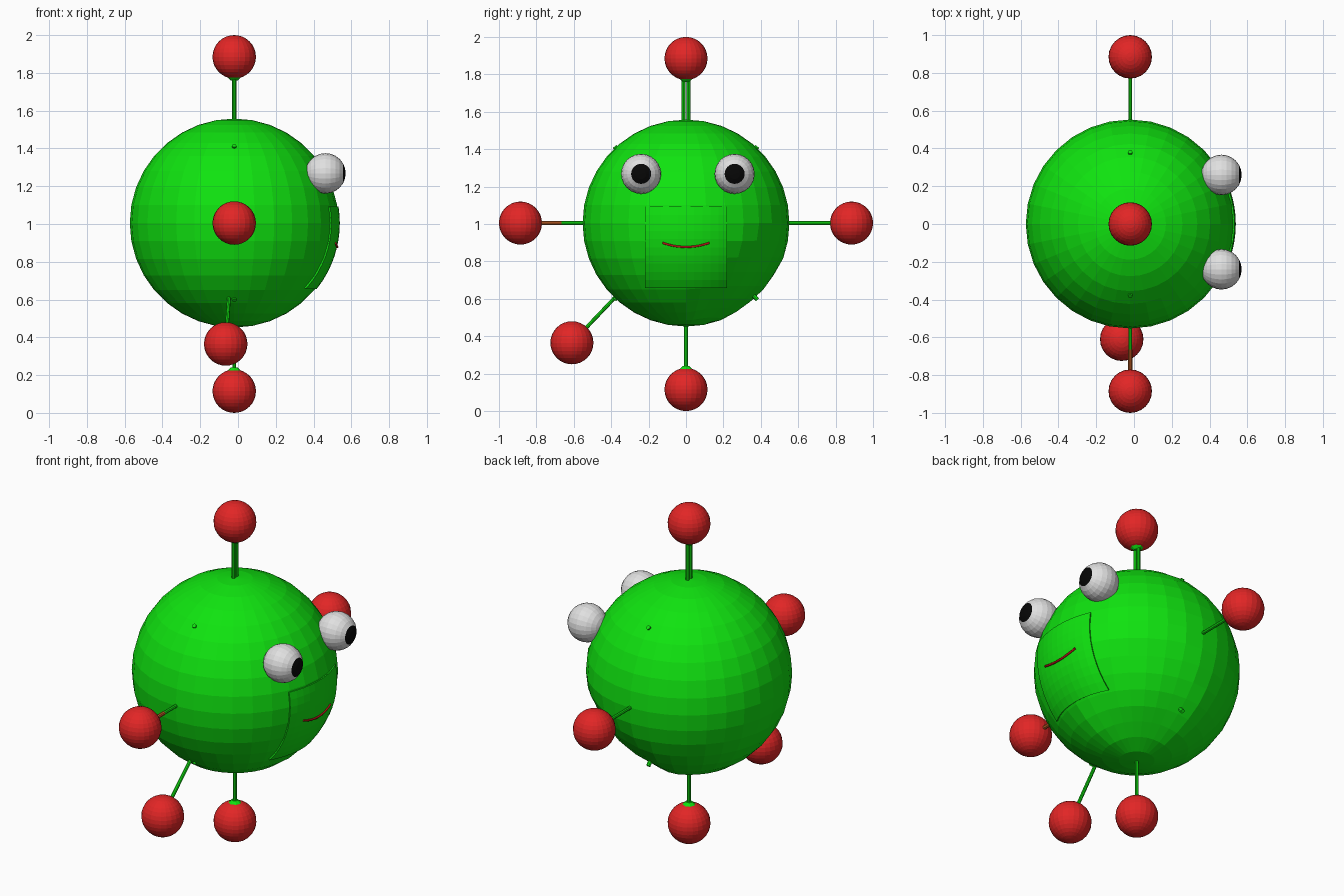
import bpy, bmesh, math
from mathutils import Vector, Matrix

cube = bpy.data.objects.get("Cube")
if cube:
    bpy.data.objects.remove(cube, do_unlink=True)


def material(name, r, g, b):
    m = bpy.data.materials.new(name)
    m.use_nodes = True
    m.diffuse_color = (r, g, b, 1)
    m.node_tree.nodes["Principled BSDF"].inputs["Base Color"].default_value = (r, g, b, 1)
    return m


GREEN = material("bright green", 0.005, 0.77, 0.005)
RED = material("red", 0.76, 0.019, 0.019)
DARK_RED = material("mouth red", 0.45, 0.008, 0.008)
WHITE = material("eye white", 0.75, 0.75, 0.75)
BLACK = material("pupil black", 0.002, 0.002, 0.002)
ORANGE = material("rusty orange", 0.55, 0.12, 0.02)

CENTER = Vector((-0.02, 0, 1.005))
RADIUS = 0.553


def finish(bm, name, *mats, location=(0, 0, 0)):
    mesh = bpy.data.meshes.new(name)
    bm.to_mesh(mesh)
    bm.free()
    for m in mats:
        mesh.materials.append(m)
    obj = bpy.data.objects.new(name, mesh)
    obj.location = location
    bpy.context.collection.objects.link(obj)
    return obj


def sphere(radius, segments, rings):
    bm = bmesh.new()
    bmesh.ops.create_uvsphere(bm, u_segments=segments, v_segments=rings, radius=radius)
    return bm


def rod(name, start, end, r1, r2, mat):
    start, end = Vector(start), Vector(end)
    axis = end - start
    turn = axis.to_track_quat('Z', 'Y').to_matrix().to_4x4()
    bm = bmesh.new()
    bmesh.ops.create_cone(bm, cap_ends=True, segments=8, radius1=r1, radius2=r2,
                          depth=axis.length, matrix=Matrix.Translation((start + end) / 2) @ turn)
    return finish(bm, name, mat)


# Round body with a shallow dent low on one side
bm = sphere(RADIUS, 32, 18)
dent = Vector((0.45, 0.6, -0.66)).normalized()
for v in bm.verts:
    closeness = max(0, (v.co.normalized().dot(dent) - 0.8) / 0.2)
    v.co *= 1 - 0.05 * min(1, closeness * 1.5)
finish(bm, "body", GREEN, location=CENTER)

# Red balls, each on a thin stalk with a small flared collar
balls = {
    "top": (-0.02, 0, 1.885),
    "bottom": (-0.02, 0, 0.115),
    "front": (-0.02, -0.885, 1.005),
    "back": (-0.02, 0.885, 1.005),
    "lower_front": (-0.065, -0.61, 0.365),
}
for name, place in balls.items():
    place = Vector(place)
    out = (place - CENTER).normalized()
    finish(sphere(0.115, 24, 16), name + "_ball", RED, location=place)
    root = CENTER + out * (RADIUS - 0.04)
    if name == "top":
        for i, y in enumerate((-0.013, 0.013)):
            shift = Vector((0, y, 0))
            rod(f"top_stalk_{i + 1}", root + shift, place + shift, 0.011, 0.011, GREEN)
    else:
        rod(name + "_stalk", root, place, 0.01, 0.01, GREEN)
    if name in ("top", "bottom"):
        rod(name + "_collar", place - out * 0.125, place - out * 0.1, 0.018, 0.045, GREEN)
    if name == "front":
        rod("front_stalk_sleeve", place, place - out * 0.22, 0.011, 0.011, ORANGE)

# Tiny pegs on the body
for i, (y, z) in enumerate(((-1, 1), (1, 1), (1, -1), (-1, -1))):
    d = Vector((0, y * 0.68, z * 0.73)).normalized()
    rod(f"peg_{i + 1}", CENTER + d * 0.5, CENTER + d * 0.56, 0.012, 0.012, GREEN)

# Eyes: the end rings of each sphere form the pupil
for side, y in (("right", -0.24), ("left", 0.26)):
    bm = sphere(0.107, 24, 12)
    bm.transform(Matrix.Rotation(math.pi / 2, 4, 'Y'))
    for f in bm.faces:
        f.material_index = int(f.calc_center_median().x > 0.09)
    finish(bm, side + "_eye", WHITE, BLACK, location=(0.463, y, 1.268))


def on_body(y, z, radius):
    """Point on the +x side of a sphere around the body centre."""
    h = z - CENTER.z
    return Vector((CENTER.x + math.sqrt(radius ** 2 - y * y - h * h), y, z))


# Slightly raised square face plate
bm = bmesh.new()
bmesh.ops.create_grid(bm, x_segments=10, y_segments=10, size=0.218)
for v in bm.verts:
    v.co = on_body(v.co.x, v.co.y + 0.875, RADIUS + 0.006)
plate = finish(bm, "face_plate", GREEN)
solid = plate.modifiers.new("thickness", 'SOLIDIFY')
solid.thickness = 0.009

# Smiling mouth
curve = bpy.data.curves.new("mouth", 'CURVE')
curve.dimensions = '3D'
curve.bevel_depth = 0.006
curve.bevel_resolution = 1
curve.use_fill_caps = True
line = curve.splines.new('POLY')
line.points.add(12)
for i, p in enumerate(line.points):
    t = i / 6 - 1
    p.co = (*on_body(t * 0.125, 0.877 + 0.022 * t * t, RADIUS + 0.008), 1)
curve.materials.append(DARK_RED)
bpy.context.collection.objects.link(bpy.data.objects.new("mouth", curve))
